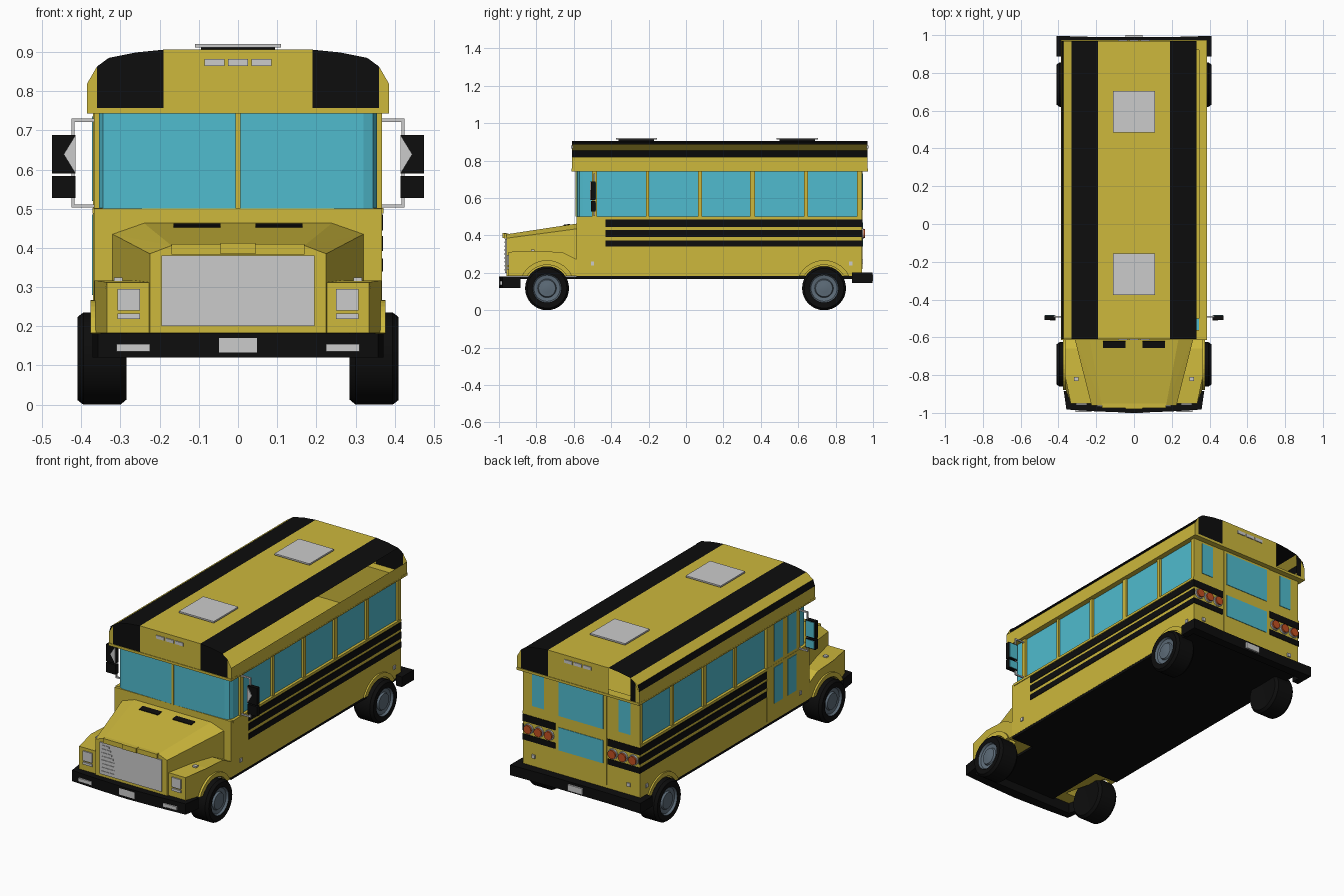
import bpy, bmesh
from math import sin, cos, pi, radians
from mathutils import Vector, Matrix

if "Cube" in bpy.data.objects:
    bpy.data.objects.remove(bpy.data.objects["Cube"])


def material(name, r, g, b):
    m = bpy.data.materials.new(name)
    m.use_nodes = True
    m.diffuse_color = (r, g, b, 1)
    m.node_tree.nodes["Principled BSDF"].inputs["Base Color"].default_value = (r, g, b, 1)
    return m


YELLOW = material("bus yellow", .61, .48, .045)
BLACK = material("black", .004, .004, .004)
GLASS = material("window blue", .08, .5, .62)
SILVER = material("silver", .6, .6, .6)
HUB = material("wheel grey", .11, .15, .19)
AMBER = material("amber red", .55, .08, .015)


def finish(name, bm, *mats, fix=True):
    if fix:
        bmesh.ops.recalc_face_normals(bm, faces=bm.faces)
    me = bpy.data.meshes.new(name)
    bm.to_mesh(me)
    bm.free()
    ob = bpy.data.objects.new(name, me)
    bpy.context.collection.objects.link(ob)
    for m in mats:
        me.materials.append(m)
    return ob


def box(name, mat, x, y, z, tilt=0):
    """Box from (low, high) ranges, optionally tilted about x."""
    bm = bmesh.new()
    bmesh.ops.create_cube(bm, size=1)
    c = Vector([(a + b) / 2 for a, b in (x, y, z)])
    s = [abs(b - a) for a, b in (x, y, z)]
    bmesh.ops.transform(bm, verts=bm.verts, matrix=Matrix.Translation(c)
                        @ Matrix.Rotation(tilt, 4, 'X') @ Matrix.Diagonal((*s, 1)))
    return finish(name, bm, mat)


def side_box(name, mat, s, x, y, z):
    return box(name, mat, (s * x[0], s * x[1]), y, z)


def prism(name, mat, axis, pts, lo, hi, tweak=None):
    """Extrude a 2D outline along an axis."""
    place = {'x': lambda p, d: (d, p[0], p[1]), 'y': lambda p, d: (p[0], d, p[1]),
             'z': lambda p, d: (p[0], p[1], d)}[axis]
    bm = bmesh.new()
    f = bm.faces.new([bm.verts.new(place(p, lo)) for p in pts])
    r = bmesh.ops.extrude_face_region(bm, geom=[f])
    top = [v for v in r["geom"] if isinstance(v, bmesh.types.BMVert)]
    bmesh.ops.translate(bm, verts=top, vec=place((0, 0), hi - lo))
    if tweak:
        tweak(top)
    return finish(name, bm, mat)


def mirrored(pts):
    return pts + [(-a, b) for a, b in reversed(pts) if a]


def arc(cy, cz, r, a0, a1, n=14):
    return [(cy + r * cos(radians(a0 + (a1 - a0) * i / n)),
             cz + r * sin(radians(a0 + (a1 - a0) * i / n))) for i in range(n + 1)]


# Lower body and underside
box("lower_body", YELLOW, (-.367, .367), (-.585, .94), (.183, .5))
box("underside", BLACK, (-.366, .366), (-.585, .942), (.168, .184))
box("front_underside", BLACK, (-.22, .22), (-.95, -.58), (.168, .181))

# Upper body: recessed glass sheets with posts
SILLS = (.5, .748)
POSTS = [(-.503, -.476), (-.214, -.198), (.064, .086), (.342, .369), (.631, .652), (.914, .94)]
for s, side in ((1, "left"), (-1, "right")):
    side_box(side + "_window_glass", GLASS, s, (.35, .355), (-.5, .93), SILLS)
    for p in POSTS:
        side_box(side + "_window_post", YELLOW, s, (.345, .367), p, SILLS)
    side_box(side + "_window_sill", YELLOW, s, (.345, .371), (-.57, .94), (.488, .502))
box("rear_wall", YELLOW, (-.367, .367), (.925, .94), SILLS)
half = [(.355, -.50), (.355, -.55), (.345, -.57), (.32, -.58), (0, -.585)]
prism("windshield", GLASS, 'z', mirrored(half), *SILLS)
box("windshield_divider", YELLOW, (-.006, .006), (-.59, -.57), SILLS)

# Entry door on the right side
box("entry_door", YELLOW, (-.37, -.345), (-.49, -.2), (.2, .748))
for y in ((-.34, -.262), (-.462, -.384)):
    for z in ((.52, .735), (.28, .485)):
        box("door_pane", GLASS, (-.373, -.366), y, z)

# Roof shell with an open edge on the left and coloured bands
prof = [(-.385, .745), (-.385, .82), (-.374, .855), (-.33, .885), (-.26, .899), (-.19, .906),
        (.19, .906), (.26, .899), (.33, .885), (.374, .855), (.385, .82), (.385, .745)]
bands = [0, 1, 0, 1, 1, 0, 1, 1, None, None, 0]
Y0, Y1 = -.61, .97
bm = bmesh.new()
rows = [[bm.verts.new((x, y, z)) for x, z in prof] for y in (Y0, Y1)]
for i, b in enumerate(bands):
    if b is not None:
        f = bm.faces.new((rows[0][i], rows[0][i + 1], rows[1][i + 1], rows[1][i]))
        f.material_index = b
        f.normal_update()
        if f.normal.dot(f.calc_center_median() - Vector((0, .18, .7))) < 0:
            f.normal_flip()
# End caps in columns; the right rear corner panel is open
cols = prof[1:2] + [(-.36, .863)] + prof[3:9] + [(.36, .863)] + prof[10:11]
for y in (Y0, Y1):
    for (xa, za), (xb, zb) in zip(cols, cols[1:]):
        mid = abs(xa + xb) / 2
        if y == Y1 and -.35 < xa < -.2:
            continue
        q = [bm.verts.new(p) for p in ((xa, y, .745), (xb, y, .745), (xb, y, zb), (xa, y, za))]
        f = bm.faces.new(q if y == Y0 else q[::-1])
        f.material_index = 1 if .19 < mid < .36 else 0
finish("roof", bm, YELLOW, BLACK, fix=False)
for s in (1, -1):
    side_box("roof_eave", YELLOW, s, (.345, .386), (Y0, Y1), (.743, .75))
for y in ((Y0 - .003, -.56), (.92, Y1 + .003)):
    box("roof_end_lip", YELLOW, (-.386, .386), y, (.743, .757))

# Roof hatches and marker lights
for y in (-.265, .595):
    box("hatch_base", BLACK, (-.095, .095), (y - .095, y + .095), (.9, .913))
    box("hatch_cover", SILVER, (-.11, .11), (y - .11, y + .11), (.912, .921))
for x in (-.06, 0, .06):
    for y in (Y0, Y1):
        box("roof_marker_light", SILVER, (x - .025, x + .025), (y - .005, y + .005), (.864, .882))

# Side and rear stripes
for z in ((.445, .485), (.392, .43), (.34, .373)):
    box("left_stripe", BLACK, (.362, .37), (-.43, .943), z)
    box("right_stripe", BLACK, (-.37, -.362), (-.2, .943), z)
    if z[0] != .392:
        for s in (1, -1):
            side_box("rear_stripe", BLACK, s, (.165, .369), (.935, .943), z)

# Rear windows and lamps
box("rear_door", YELLOW, (-.16, .16), (.935, .944), (.22, .748))
box("rear_door_upper_window", GLASS, (-.14, .14), (.94, .947), (.535, .73))
box("rear_door_lower_window", GLASS, (-.14, .14), (.94, .947), (.34, .47))
for s in (1, -1):
    side_box("rear_side_window", GLASS, s, (.235, .31), (.936, .943), (.545, .73))
    side_box("rear_reflector", SILVER, s, (.29, .31), (.936, .947), (.25, .27))
    for x in (.2, .265, .33):
        prism("tail_lamp_rim", SILVER, 'y', arc(s * x, .409, .029, 0, 345, 15), .935, .949)
        prism("tail_lamp", AMBER, 'y', arc(s * x, .409, .024, 0, 345, 15), .935, .958)
    for y in (-.5, .88):
        side_box("side_reflector", SILVER, s, (.36, .373), (y - .009, y + .009), (.24, .26))

# Hood lofted from two sections
bm = bmesh.new()
for y, sec in ((-.585, ((.32, .183), (.32, .435), (.24, .463))),
               (-.96, ((.225, .183), (.225, .385), (.17, .406)))):
    for x, z in sec:
        for s in (1, -1):
            bm.verts.new((s * x, y, z))
bmesh.ops.convex_hull(bm, input=bm.verts)
bmesh.ops.dissolve_limit(bm, angle_limit=.01, verts=bm.verts, edges=bm.edges)
finish("hood", bm, YELLOW)
box("hood_lip", YELLOW, (-.17, .17), (-.973, -.95), (.383, .41))
box("hood_handle", YELLOW, (-.045, .045), (-.98, -.96), (.385, .412))
box("grille", SILVER, (-.195, .195), (-.967, -.958), (.2, .38))
for i in range(8):
    z = .212 + i * .021
    box("grille_slat", SILVER, (-.18, -.10 - .008 * max(0, i - 3)), (-.97, -.966), (z, z + .009))
for s in (1, -1):
    side_box("hood_vent", BLACK, s, (.045, .165), (-.655, -.62), (.45, .459)).data.transform(
        Matrix.Translation((0, -.638, .455)) @ Matrix.Rotation(.15, 4, 'X')
        @ Matrix.Translation((0, .638, -.455)))


# Front fenders with wheel arches
def taper(s):
    def run(verts):
        for v in verts:
            if v.co.y < -.9:
                v.co.x = s * .335
    return run


WHEEL_Y, WHEEL_Z = (-.743, .738), .1175
outline = [(-.95, .183), (-.95, .312), (-.80, .317), (-.66, .31), (-.58, .27), (-.58, .183)]
outline += arc(WHEEL_Y[0], WHEEL_Z, .14, 28, 152)
for s, side in ((1, "left"), (-1, "right")):
    prism(side + "_fender", YELLOW, 'x', outline, s * .2, s * .366, taper(s))
    for y in WHEEL_Y:
        lip = arc(y, WHEEL_Z, .15, 26, 154) + arc(y, WHEEL_Z, .125, 149, 31)
        prism(side + "_arch_lip", YELLOW, 'x', lip, s * .35, s * .376)
    side_box("headlight", SILVER, s, (.25, .308), (-.957, -.948), (.24, .295))
    side_box("turn_signal", SILVER, s, (.25, .308), (-.957, -.948), (.219, .233))
    side_box("fender_marker", SILVER, s, (.295, .317), (-.83, -.81), (.31, .325))

# Bumpers
half = [(.345, -.885), (.372, -.885), (.358, -.982), (.2, -.992), (0, -1)]
inner = [(-.345, -.885), (-.33, -.94), (.33, -.94)]
prism("front_bumper", BLACK, 'z', mirrored(half)[:-1] + inner, .12, .181)
half = [(.372, .94), (.372, .888), (.41, .888), (.41, .996), (.2, .99)]
prism("rear_bumper", BLACK, 'z', mirrored(half), .145, .203)
box("front_plate", SILVER, (-.048, .048), (-1, -.992), (.133, .17))
box("rear_plate", SILVER, (-.045, .045), (.985, 1), (.155, .19))
for s in (1, -1):
    side_box("bumper_lamp", SILVER, s, (.225, .31), (-.995, -.983), (.135, .155))

# Wheels turned from a profile of (radius, x, material)
wheel = [(0, .29, 0), (.105, .285, 0), (.1175, .3, 0), (.1175, .395, 0), (.106, .41, 0),
         (.077, .408, 1), (.07, .396, 1), (.05, .392, 1), (.045, .402, 1), (.022, .404, 1), (0, .408, 1)]
for s, side in ((1, "left"), (-1, "right")):
    for y, end in zip(WHEEL_Y, ("front", "rear")):
        bm = bmesh.new()
        n = 32
        rings = [[bm.verts.new((s * x, y + r * cos(2 * pi * k / n), WHEEL_Z + r * sin(2 * pi * k / n)))
                  for k in range(n)] for r, x, _ in wheel]
        for i in range(len(wheel) - 1):
            for k in range(n):
                j = (k + 1) % n
                f = bm.faces.new((rings[i][k], rings[i][j], rings[i + 1][j], rings[i + 1][k]))
                f.material_index = wheel[i][2]
        bmesh.ops.remove_doubles(bm, verts=bm.verts, dist=1e-5)
        ob = finish(side + "_" + end + "_wheel", bm, BLACK, HUB)
        bpy.ops.object.select_all(action='DESELECT')
        bpy.context.view_layer.objects.active = ob
        ob.select_set(True)
        bpy.ops.object.shade_smooth_by_angle(angle=radians(30))

# Mirrors on tubular frames
for s, side in ((1, "left"), (-1, "right")):
    for z in (.507, .726):
        side_box(side + "_mirror_arm", SILVER, s, (.355, .425), (-.495, -.487), (z - .004, z + .004))
    side_box(side + "_mirror_bar", SILVER, s, (.417, .425), (-.495, -.487), (.503, .73))
    for z in ((.59, .688), (.528, .583)):
        side_box(side + "_mirror", BLACK, s, (.415, .475), (-.508, -.484), z)
        side_box(side + "_mirror_glass", GLASS, s, (.42, .47), (-.485, -.481), (z[0] + .006, z[1] - .006))
    tri = [(s * .415, .59), (s * .415, .688), (s * .445, .639)]
    prism(side + "_mirror_bracket", SILVER, 'y', tri, -.512, -.507)
